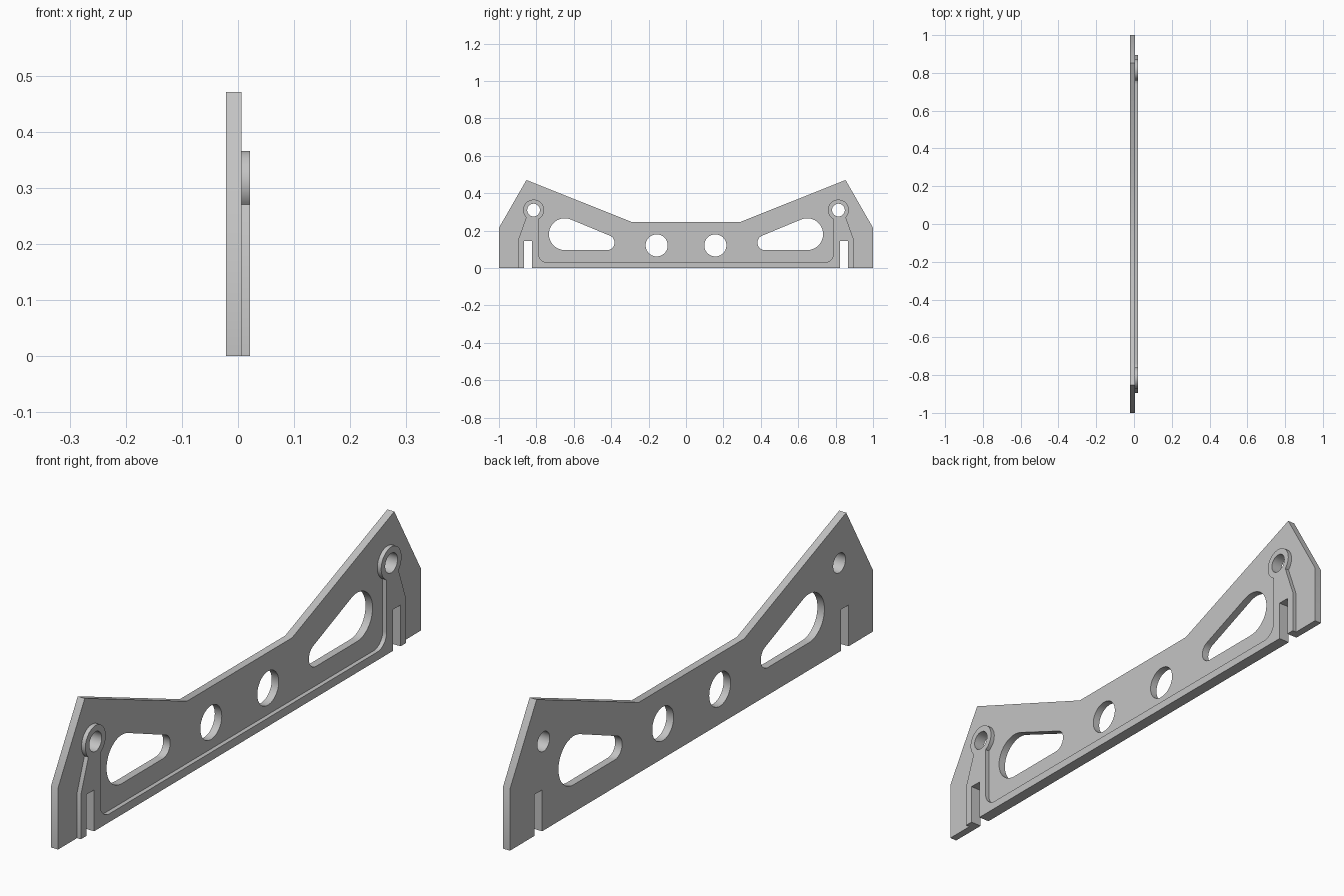
import bpy, bmesh
from math import sin, cos, radians
from mathutils import Matrix

cube = bpy.data.objects.get("Cube")
if cube:
    bpy.data.objects.remove(cube, do_unlink=True)

grey = bpy.data.materials.new("plain_grey")
grey.use_nodes = True
colour = (0.55, 0.55, 0.55, 1)
grey.diffuse_color = colour
grey.node_tree.nodes["Principled BSDF"].inputs["Base Color"].default_value = colour


def arc(cx, cz, r, start, end, steps=24):
    angles = [radians(start + (end - start) * i / steps) for i in range(steps + 1)]
    return [(cx + r * cos(a), cz + r * sin(a)) for a in angles]


def circle(cx, cz, r):
    return arc(cx, cz, r, 0, 360, 64)[:-1]


def flip(points):
    return [(-y, z) for y, z in reversed(points)]


def both(loop):
    return [loop, flip(loop)]


def slab(name, loops, x0, x1):
    """Fill the loops (later ones are holes) in the YZ plane between x0 and x1."""
    curve = bpy.data.curves.new(name + "_profile", "CURVE")
    curve.dimensions = "2D"
    curve.fill_mode = "BOTH"
    curve.extrude = (x1 - x0) / 2
    for loop in loops:
        spline = curve.splines.new("POLY")
        spline.points.add(len(loop) - 1)
        for point, (y, z) in zip(spline.points, loop):
            point.co = (y, z, 0, 1)
        spline.use_cyclic_u = True
    helper = bpy.data.objects.new(name + "_helper", curve)
    bpy.context.collection.objects.link(helper)
    bpy.context.view_layer.update()
    graph = bpy.context.evaluated_depsgraph_get()
    mesh = bpy.data.meshes.new_from_object(helper.evaluated_get(graph))
    bpy.data.objects.remove(helper, do_unlink=True)

    # Profile axes become Y and Z, thickness becomes X
    mesh.transform(Matrix(((0, 0, 1, (x0 + x1) / 2), (1, 0, 0, 0),
                           (0, 1, 0, 0), (0, 0, 0, 1))))
    bm = bmesh.new()
    bm.from_mesh(mesh)
    bmesh.ops.remove_doubles(bm, verts=bm.verts, dist=1e-5)
    bmesh.ops.recalc_face_normals(bm, faces=bm.faces)
    bm.to_mesh(mesh)
    bm.free()
    mesh.materials.clear()
    mesh.materials.append(grey)
    obj = bpy.data.objects.new(name, mesh)
    bpy.context.collection.objects.link(obj)
    bpy.ops.object.select_all(action="DESELECT")
    obj.select_set(True)
    bpy.context.view_layer.objects.active = obj
    bpy.ops.object.shade_smooth_by_angle(angle=radians(30))
    return obj


# Shared features: open slot in the bottom edge and pivot hole
slot = [(-0.823, 0), (-0.823, 0.144), (-0.866, 0.144), (-0.866, 0)]
PY, PZ = -0.815, 0.31
pivot_holes = both(circle(PY, PZ, 0.034))

# Main plate with slots, round holes and teardrop windows
plate_half = slot + [(-1, 0), (-1, 0.215), (-0.853, 0.471), (-0.29, 0.246)]
window = (arc(-0.648, 0.181, 0.085, 67.5, 270)
          + arc(-0.422, 0.136, 0.04, -90, 67.5))
plate_loops = [plate_half + flip(plate_half)] + pivot_holes
plate_loops += both(circle(-0.157, 0.121, 0.059)) + both(window)
slab("main_plate", plate_loops, -0.021, 0.006)

# Raised rib: bottom strip, filleted uprights and pivot rings
rib_half = (slot + [(-0.896, 0), (-0.896, 0.155)]
            + arc(PY, PZ, 0.056, 225, -62, 48)
            + arc(-0.739, 0.079, 0.05, 180, 270, 16))
slab("raised_rib", [rib_half + flip(rib_half)] + pivot_holes, 0.006, 0.021)
